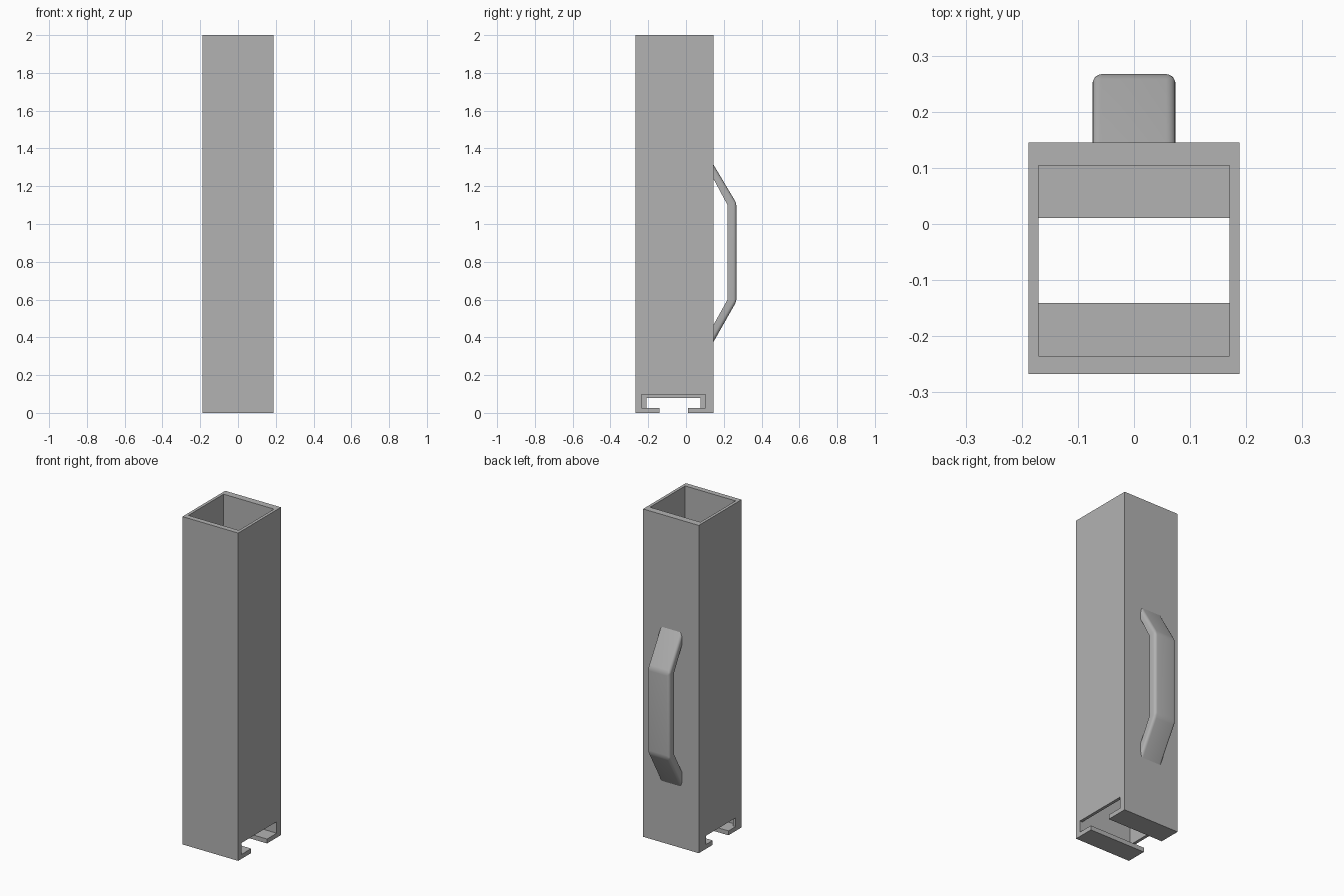
import bpy, bmesh
from mathutils import Vector

cube = bpy.data.objects.get("Cube")
if cube:
    bpy.data.objects.remove(cube, do_unlink=True)

grey = bpy.data.materials.new("plain grey")
grey.use_nodes = True
colour = (0.45, 0.45, 0.45, 1)
grey.diffuse_color = colour
grey.node_tree.nodes["Principled BSDF"].inputs["Base Color"].default_value = colour


def finish(name, bm):
    bmesh.ops.recalc_face_normals(bm, faces=bm.faces[:])
    mesh = bpy.data.meshes.new(name)
    bm.to_mesh(mesh)
    bm.free()
    mesh.materials.append(grey)
    obj = bpy.data.objects.new(name, mesh)
    bpy.context.collection.objects.link(obj)
    return obj


def box(name, x, y, z):
    bm = bmesh.new()
    bmesh.ops.create_cube(bm, size=1)
    for v in bm.verts:
        v.co = Vector([r[0] if c < 0 else r[1] for c, r in zip(v.co, (x, y, z))])
    return finish(name, bm)


def extrude_side(name, points, half):
    """Extrude a (y, z) outline across x."""
    bm = bmesh.new()
    face = bm.faces.new([bm.verts.new((-half, y, z)) for y, z in points])
    new = bmesh.ops.extrude_face_region(bm, geom=[face])["geom"]
    moved = [g for g in new if isinstance(g, bmesh.types.BMVert)]
    bmesh.ops.translate(bm, verts=moved, vec=(2 * half, 0, 0))
    return finish(name, bm)


def activate(obj):
    bpy.ops.object.select_all(action='DESELECT')
    obj.select_set(True)
    bpy.context.view_layer.objects.active = obj


# Square tube with an open top and lips at the foot
FRONT, BACK, LIP = -0.267, 0.145, 0.027
tube = box("tube_body", (-0.188, 0.188), (FRONT, BACK), (0, 2))
inner = (-0.235, 0.104)
cutters = [
    box("bore_cutter", (-0.17, 0.17), inner, (LIP, 2.1)),
    box("right_slot_cutter", (0.1, 0.3), inner, (LIP, 0.097)),
    box("left_slot_cutter", (-0.3, -0.1), (-0.21, 0.077), (LIP, 0.08)),
    box("gap_cutter", (-0.4, 0.4), (-0.141, 0.011), (-0.1, 0.05)),
]
activate(tube)
for cutter in cutters:
    mod = tube.modifiers.new(cutter.name, 'BOOLEAN')
    mod.operation, mod.solver, mod.object = 'DIFFERENCE', 'EXACT', cutter
    bpy.ops.object.modifier_apply(modifier=mod.name)
    bpy.data.objects.remove(cutter, do_unlink=True)

# Bent grip on the back, its outer edges rounded
outer = [(BACK, 1.315), (0.267, 1.11), (0.267, 0.59), (BACK, 0.375)]
inside = [(BACK, 0.465), (0.22, 0.6), (0.22, 1.1), (BACK, 1.24)]
handle = extrude_side("handle", outer + inside, 0.074)
bm = bmesh.new()
bm.from_mesh(handle.data)


def on_outer(v):
    return any((Vector((v.co.y, v.co.z)) - Vector(p)).length < 1e-4 for p in outer)


edges = [e for e in bm.edges if all(on_outer(v) for v in e.verts)
         and not all(abs(v.co.y - BACK) < 1e-4 for v in e.verts)]
bmesh.ops.bevel(bm, geom=edges, offset=0.017, segments=5, profile=0.5, affect='EDGES')
bm.to_mesh(handle.data)
bm.free()
activate(handle)
bpy.ops.object.shade_smooth_by_angle(angle=0.6)
